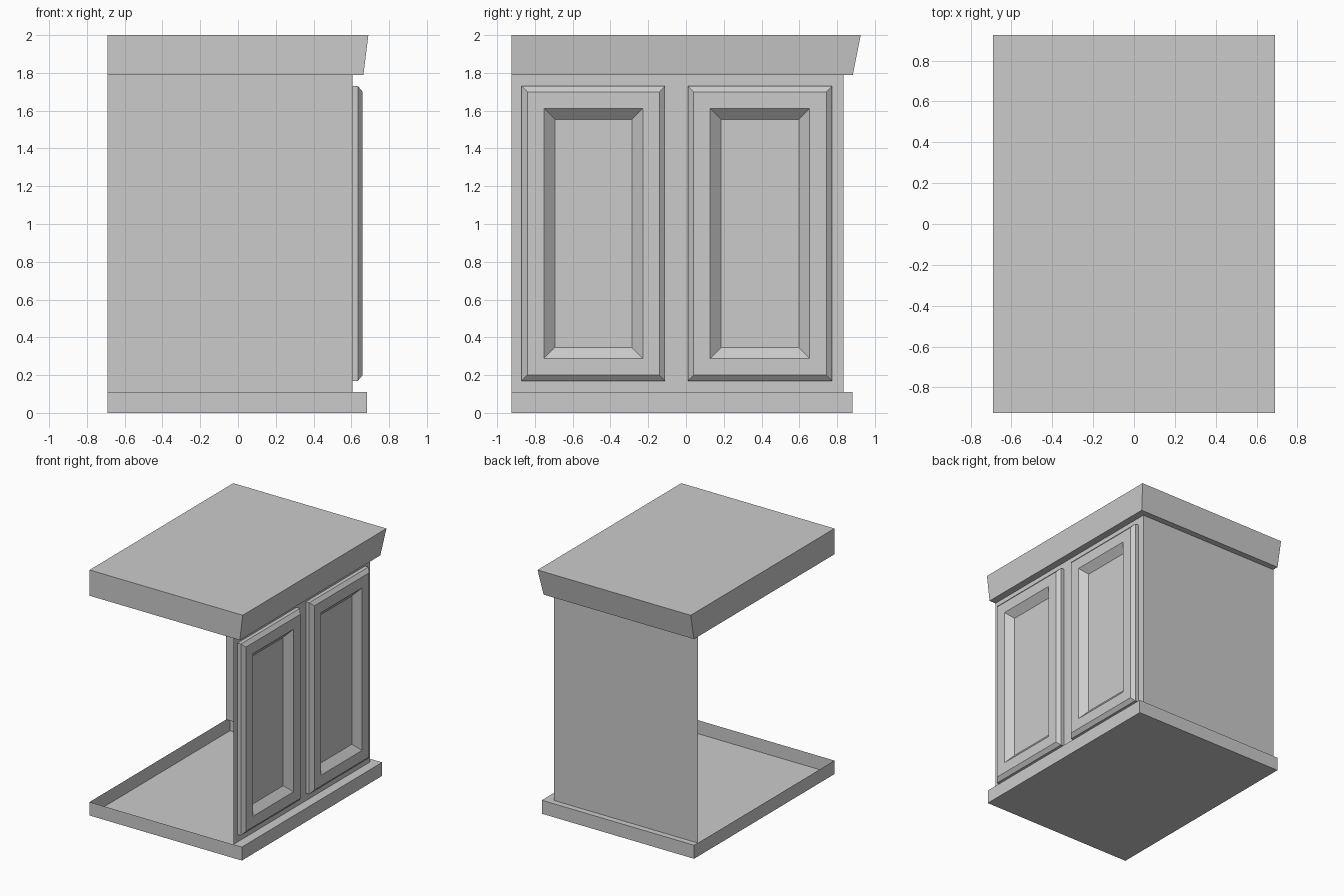
import bpy, bmesh

if "Cube" in bpy.data.objects:
    bpy.data.objects.remove(bpy.data.objects["Cube"])

X, Y = 0.69, 0.925          # half extents of the footprint
BX, BY = 0.605, 0.833       # outer corner of the cabinet walls
Z_BASE, Z_TOP = 0.11, 1.79  # wall span


def finish(name, bm):
    bmesh.ops.remove_doubles(bm, verts=bm.verts, dist=1e-5)
    mesh = bpy.data.meshes.new(name)
    bm.to_mesh(mesh)
    bm.free()
    obj = bpy.data.objects.new(name, mesh)
    bpy.context.collection.objects.link(obj)
    return obj


def quad(bm, *pts):
    return bm.faces.new([bm.verts.new(p) for p in pts])


def bridge(bm, a, b):
    for i in range(len(a)):
        j = (i + 1) % len(a)
        quad(bm, a[i], a[j], b[j], b[i])


def footprint(x1, y1, z):
    return [(-X, -Y, z), (x1, -Y, z), (x1, y1, z), (-X, y1, z)]


def tray(name, cap, rim):
    """Hollow slab: capped face, four sides, and an L-shaped ledge to the walls."""
    bm = bmesh.new()
    up = rim[0][2] > cap[0][2]
    if up:
        bridge(bm, cap, rim)
        quad(bm, *reversed(cap))
    else:
        bridge(bm, rim, cap)
        quad(bm, *cap)
    z = rim[0][2]
    ledges = [[rim[1], rim[2], (BX, BY, z), (BX, -Y, z)],
              [rim[2], rim[3], (-X, BY, z), (BX, BY, z)]]
    for pts in ledges:
        quad(bm, *(pts if up else reversed(pts)))
    return finish(name, bm)


# plinth and countertop
tray("base_plinth", footprint(0.682, 0.881, 0), footprint(0.682, 0.881, Z_BASE))
tray("countertop", footprint(X, Y, 2.0), footprint(0.664, 0.883, Z_TOP))

# cabinet walls: door side and plain side, the other two sides are open
bm = bmesh.new()
corners = [(BX, -Y), (BX, BY), (-X, BY)]
for (xa, ya), (xb, yb) in zip(corners, corners[1:]):
    quad(bm, (xa, ya, Z_BASE), (xb, yb, Z_BASE), (xb, yb, Z_TOP), (xa, ya, Z_TOP))
finish("cabinet_walls", bm)

# panelled doors: (inset, x) profile swept around a rectangle
PROFILE = [(0, BX), (0, 0.635), (0.03, 0.66), (0.118, 0.66), (0.176, 0.608)]


def door(name, y0, y1, z0=0.17, z1=1.73):
    bm = bmesh.new()
    rings = [[(x, y0 + d, z0 + d), (x, y1 - d, z0 + d),
              (x, y1 - d, z1 - d), (x, y0 + d, z1 - d)] for d, x in PROFILE]
    for a, b in zip(rings, rings[1:]):
        bridge(bm, a, b)
    quad(bm, *rings[-1])
    return finish(name, bm)


door("left_door", -0.87, -0.11)
door("right_door", 0.01, 0.773)
